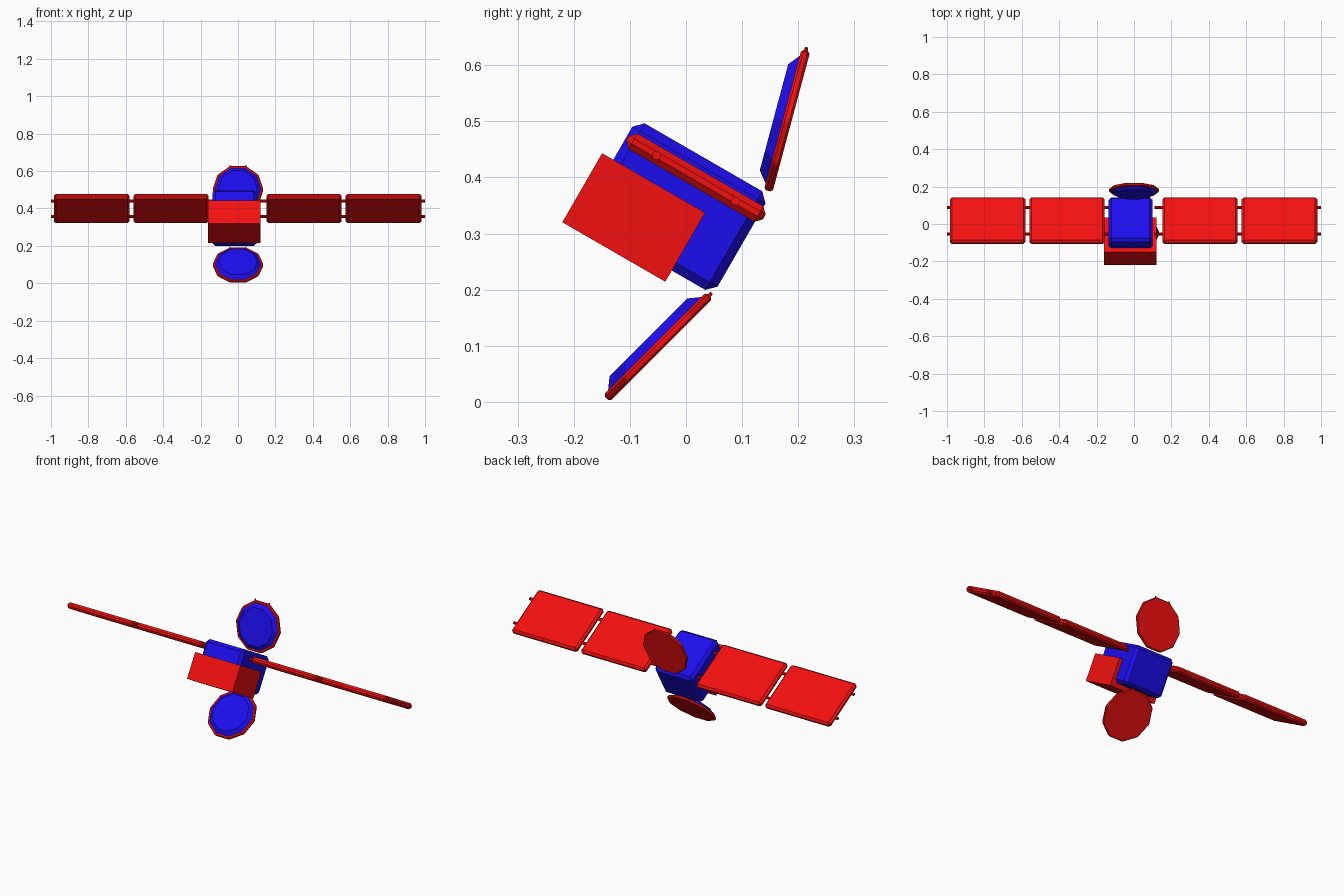
import bpy, bmesh, math
from mathutils import Matrix, Vector

if "Cube" in bpy.data.objects:
    bpy.data.objects.remove(bpy.data.objects["Cube"])

def material(name, color):
    m = bpy.data.materials.new(name)
    m.diffuse_color = color
    m.use_nodes = True
    m.node_tree.nodes["Principled BSDF"].inputs["Base Color"].default_value = m.diffuse_color
    return m

RED = material("red", (0.9, 0.005, 0.005, 1))
BLUE = material("blue", (0.012, 0.004, 0.85, 1))
TILT = Matrix.Rotation(math.radians(-30), 4, 'X')

def finish(name, bm, mat, matrix, bevel=0):
    if bevel:
        bmesh.ops.bevel(bm, geom=list(bm.edges), offset=bevel, segments=1,
                        affect='EDGES', clamp_overlap=True)
    bm.transform(matrix)
    bmesh.ops.recalc_face_normals(bm, faces=bm.faces)
    me = bpy.data.meshes.new(name)
    bm.to_mesh(me)
    bm.free()
    me.materials.append(mat)
    ob = bpy.data.objects.new(name, me)
    bpy.context.collection.objects.link(ob)
    return ob

def box(name, x, y, z, mat, bevel=0):
    """Box given by min/max pairs in the tilted frame."""
    size = [b - a for a, b in (x, y, z)]
    mid = Vector([(a + b) / 2 for a, b in (x, y, z)])
    bm = bmesh.new()
    bmesh.ops.create_cube(bm, size=1)
    bmesh.ops.scale(bm, vec=size, verts=bm.verts)
    bmesh.ops.translate(bm, vec=mid, verts=bm.verts)
    return finish(name, bm, mat, TILT, bevel)

def prism(name, sides, r1, r2, z0, z1, mat, matrix, bevel=0):
    """N-sided frustum along local z, first vertex on local x."""
    rings = []
    bm = bmesh.new()
    for r, z in ((r1, z0), (r2, z1)):
        rings.append([bm.verts.new((r * math.cos(math.tau * i / sides),
                                    r * math.sin(math.tau * i / sides), z))
                      for i in range(sides)])
    a, b = rings
    bm.faces.new(a[::-1])
    bm.faces.new(b)
    for i in range(sides):
        j = (i + 1) % sides
        bm.faces.new((a[i], a[j], b[j], b[i]))
    return finish(name, bm, mat, matrix, bevel)

# Main body and equipment box
box("body", (-0.137, 0.10), (-0.328, -0.054), (0.19, 0.393), BLUE, 0.016)
box("equipment_box", (-0.16, 0.12), (-0.351, -0.139), (0.167, 0.309), RED)

# Solar panels
for i, x in enumerate(((-0.985, -0.581), (-0.559, -0.157),
                       (0.152, 0.554), (0.576, 0.98))):
    box(f"solar_panel_{i + 1}", x, (-0.325, -0.044), (0.339, 0.371), RED, 0.011)

# Rods joining the panels
for side, x0, x1 in (("left", -1.0, -0.13), ("right", 0.11, 1.0)):
    for k, y in enumerate((-0.265, -0.103)):
        mat = TILT @ Matrix.Translation((x0, y, 0.354)) @ Matrix.Rotation(math.pi / 2, 4, 'Y')
        prism(f"{side}_rod_{k + 1}", 8, 0.008, 0.008, 0, x1 - x0, RED, mat)

# Dishes: red ten-sided plate, raised blue face, small rim pegs
for name, loc, tilt in (("upper", (0, 0.18, 0.501), 75), ("lower", (0, -0.05, 0.098), 45)):
    m = Matrix.Translation(loc) @ Matrix.Rotation(math.radians(tilt), 4, 'X')
    prism(f"{name}_dish_plate", 10, 0.136, 0.136, -0.008, 0.008, RED, m, 0.004)
    prism(f"{name}_dish_face", 10, 0.125, 0.103, 0.007, 0.024, BLUE, m)
    for k, deg in enumerate((72, 108)):
        peg = m @ Matrix.Rotation(math.radians(deg), 4, 'Z') @ Matrix.Rotation(math.pi / 2, 4, 'Y')
        prism(f"{name}_dish_peg_{k + 1}", 6, 0.004, 0.003, 0.125, 0.142, RED, peg)
